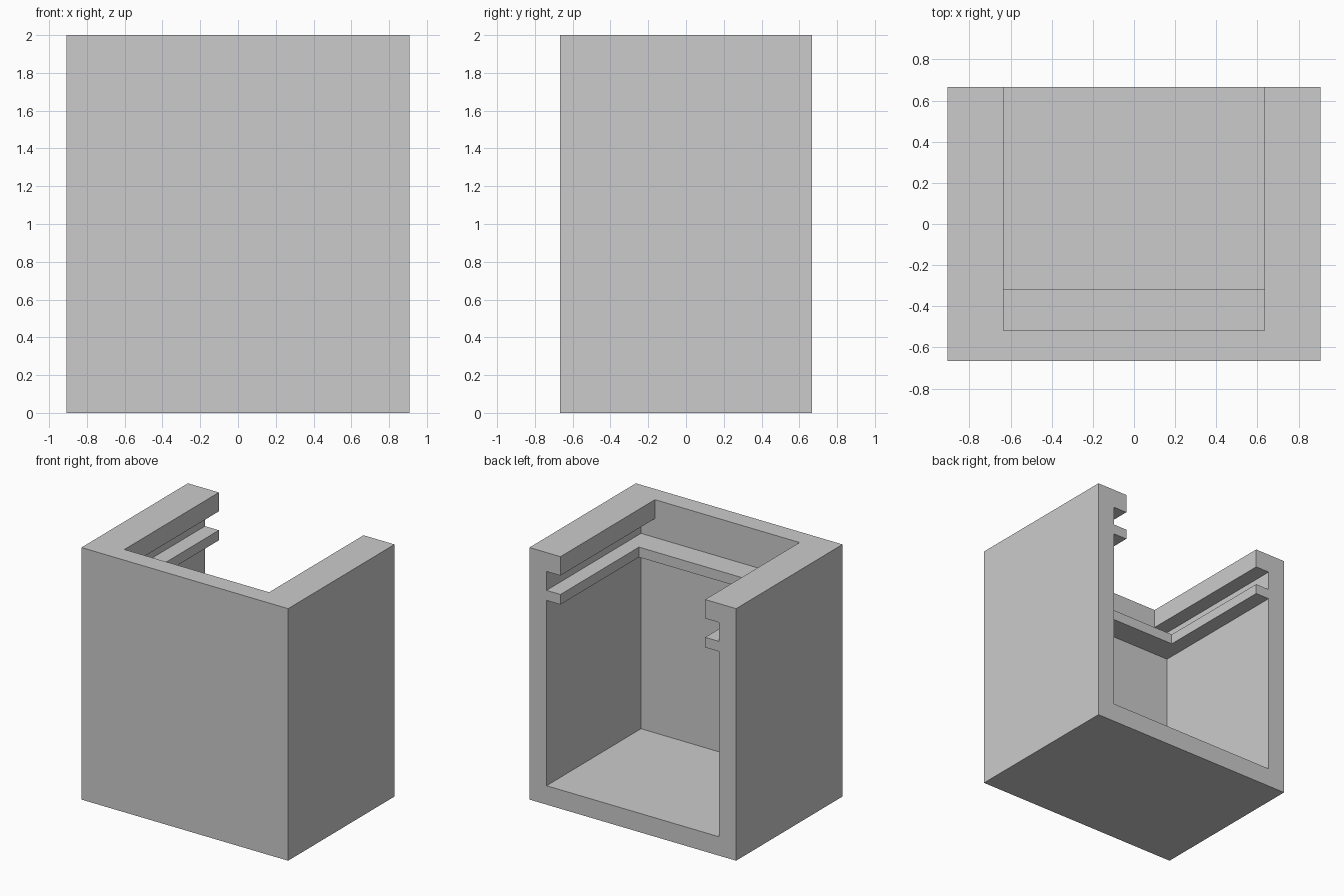
import bpy
import bmesh
from mathutils import Vector

cube = bpy.data.objects.get("Cube")
if cube:
    bpy.data.objects.remove(cube, do_unlink=True)

# Overall size and shared levels
HALF_X, HALF_Y, HEIGHT = 0.907, 0.667, 2.0
WALL = 0.15
LIP_X = 0.635               # half width of the opening between the rails
WALL_X = HALF_X - WALL      # half width of the chamber
FRONT = WALL - HALF_Y       # inner face of the front wall
LEDGE_Y = FRONT + 0.2       # inner edge of the front ledge
LEDGE_LOW, LEDGE_TOP, LIP_LOW = 1.62, 1.70, 1.85
PAST = 0.2                  # cutters run past the outer faces

grey = bpy.data.materials.new("plain grey")
grey.use_nodes = True
colour = (0.6, 0.6, 0.6, 1)
grey.diffuse_color = colour
grey.node_tree.nodes["Principled BSDF"].inputs["Base Color"].default_value = colour


def box(name, half_x, y0, y1, z0, z1):
    """Box centred on x, given by its y and z limits."""
    low, high = Vector((-half_x, y0, z0)), Vector((half_x, y1, z1))
    bm = bmesh.new()
    bmesh.ops.create_cube(bm, size=1)
    for v in bm.verts:
        v.co = [h if c > 0 else l for c, l, h in zip(v.co, low, high)]
    mesh = bpy.data.meshes.new(name)
    bm.to_mesh(mesh)
    bm.free()
    mesh.materials.append(grey)
    obj = bpy.data.objects.new(name, mesh)
    bpy.context.collection.objects.link(obj)
    return obj


# Solid block for the open-backed housing
housing = box("housing", HALF_X, -HALF_Y, HALF_Y, 0, HEIGHT)

# Spaces cut out of the block, all open at the back
back = HALF_Y + PAST
cutters = [
    box("chamber_cutter", WALL_X, FRONT, back, WALL, LEDGE_LOW),
    box("slot_cutter", WALL_X, FRONT, back, LEDGE_TOP, LIP_LOW),
    box("ledge_gap_cutter", LIP_X, LEDGE_Y, back, LEDGE_LOW - PAST, LEDGE_TOP + 0.05),
    box("top_opening_cutter", LIP_X, FRONT, back, LIP_LOW - 0.05, HEIGHT + PAST),
]
for cutter in cutters:
    cutter.hide_render = True
    cut = housing.modifiers.new(cutter.name, 'BOOLEAN')
    cut.operation = 'DIFFERENCE'
    cut.solver = 'EXACT'
    cut.object = cutter

# Bake the cuts and drop the cutters
bpy.context.view_layer.update()
graph = bpy.context.evaluated_depsgraph_get()
result = bpy.data.meshes.new_from_object(housing.evaluated_get(graph))
housing.modifiers.clear()
housing.data = result
result.name = "housing"
for cutter in cutters:
    bpy.data.objects.remove(cutter, do_unlink=True)
